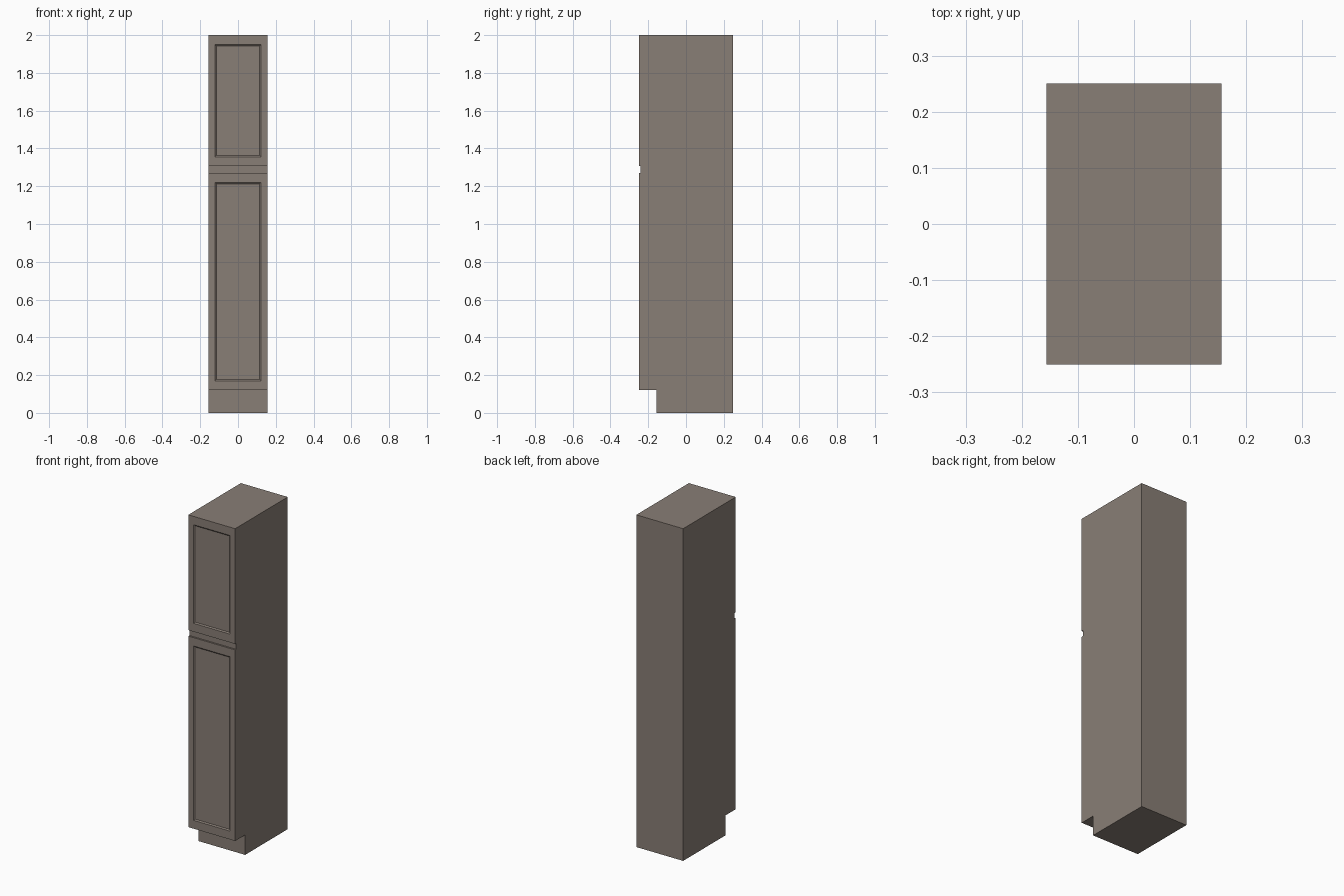
import bpy, bmesh

if "Cube" in bpy.data.objects:
    bpy.data.objects.remove(bpy.data.objects["Cube"])

W = 0.156          # half width
FRONT, BACK = -0.25, 0.25
BODY_FRONT = -0.24
TOE_FRONT, TOE_H, TOP = -0.155, 0.12, 2.0

paint = bpy.data.materials.new("taupe_paint")
paint.diffuse_color = (0.25, 0.21, 0.18, 1)
paint.use_nodes = True
paint.node_tree.nodes["Principled BSDF"].inputs["Base Color"].default_value = paint.diffuse_color


def finish(name, bm):
    bmesh.ops.recalc_face_normals(bm, faces=bm.faces)
    mesh = bpy.data.meshes.new(name)
    bm.to_mesh(mesh)
    bm.free()
    mesh.materials.append(paint)
    bpy.context.collection.objects.link(bpy.data.objects.new(name, mesh))


def carcass():
    # Side profile with toe kick notch, extruded across the width
    profile = [(TOE_FRONT, 0), (BACK, 0), (BACK, TOP), (BODY_FRONT, TOP),
               (BODY_FRONT, TOE_H), (TOE_FRONT, TOE_H)]
    bm = bmesh.new()
    face = bm.faces.new([bm.verts.new((-W, y, z)) for y, z in profile])
    ext = bmesh.ops.extrude_face_region(bm, geom=[face])["geom"]
    verts = [v for v in ext if isinstance(v, bmesh.types.BMVert)]
    bmesh.ops.translate(bm, verts=verts, vec=(2 * W, 0, 0))
    finish("cabinet_body", bm)


def door(name, z0, z1, stile=0.034, rail=0.05, slope=0.007, depth=0.006):
    # Rectangular rings from the back edge to the sunken panel: (x inset, z inset, y)
    rings = [(0, 0, BODY_FRONT), (0, 0, FRONT), (stile, rail, FRONT),
             (stile + slope, rail + slope, FRONT + depth)]
    bm = bmesh.new()
    loops = []
    for ix, iz, y in rings:
        x, lo, hi = W - ix, z0 + iz, z1 - iz
        loops.append([bm.verts.new(p) for p in
                      ((-x, y, lo), (x, y, lo), (x, y, hi), (-x, y, hi))])
    for a, b in zip(loops, loops[1:]):
        for i in range(4):
            j = (i + 1) % 4
            bm.faces.new((a[i], a[j], b[j], b[i]))
    bm.faces.new(loops[0])
    bm.faces.new(loops[-1])
    finish(name, bm)


carcass()
door("lower_door", TOE_H, 1.27)
door("upper_door", 1.306, TOP)
